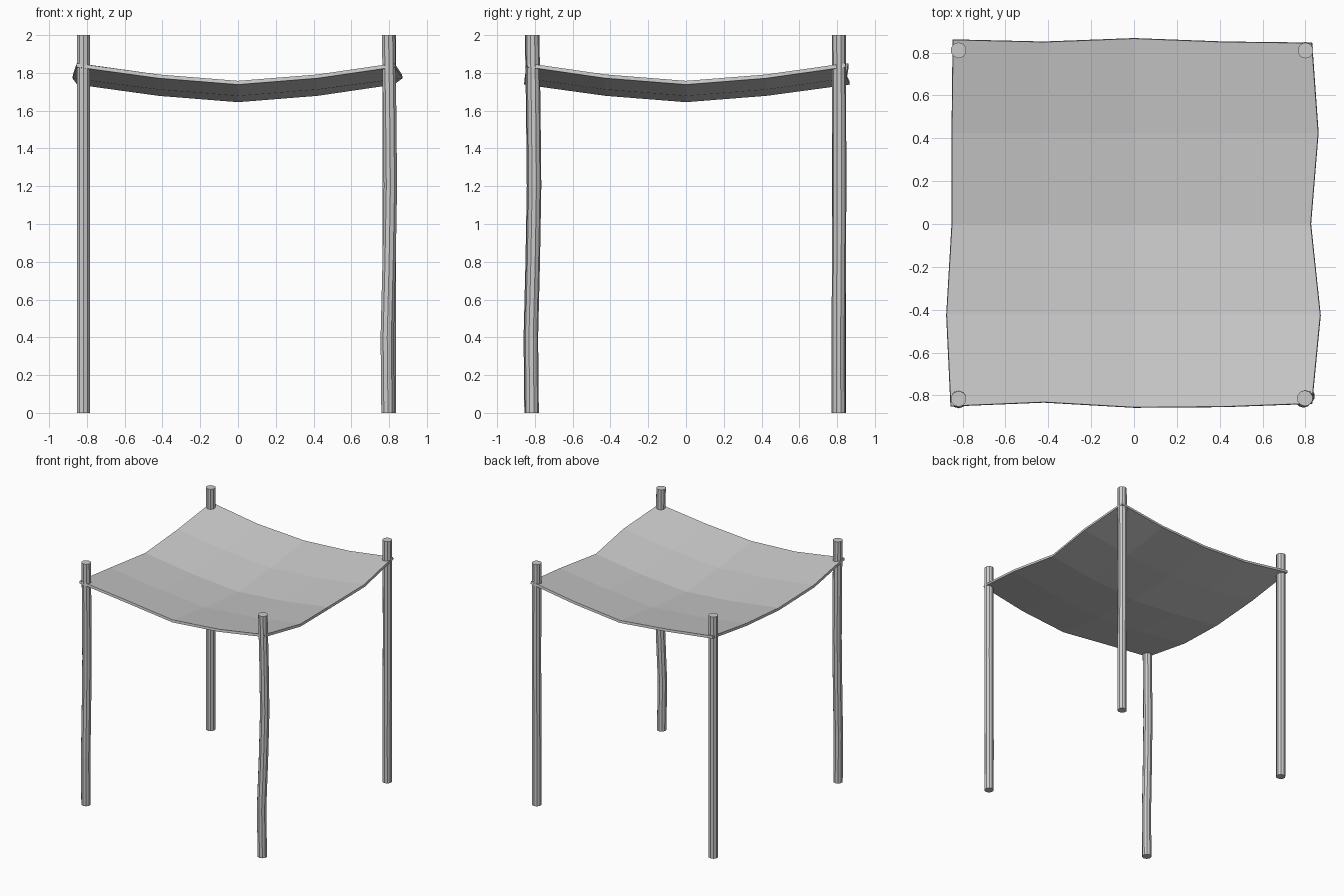
import bpy
import bmesh
import math

cube = bpy.data.objects.get("Cube")
if cube:
    bpy.data.objects.remove(cube, do_unlink=True)

grey = bpy.data.materials.new("plain_grey")
grey.use_nodes = True
grey.diffuse_color = (0.6, 0.6, 0.6, 1)
grey.node_tree.nodes["Principled BSDF"].inputs["Base Color"].default_value = (0.6, 0.6, 0.6, 1)


def make_object(name, bm):
    mesh = bpy.data.meshes.new(name)
    bmesh.ops.recalc_face_normals(bm, faces=bm.faces)
    bm.to_mesh(mesh)
    bm.free()
    mesh.materials.append(grey)
    obj = bpy.data.objects.new(name, mesh)
    bpy.context.collection.objects.link(obj)
    return obj


# Posts: ten-sided poles swept through slightly wobbly heights
HEIGHTS = (0, 0.4, 0.8, 1.2, 1.6, 2)
WOBBLE = (-0.006, -0.01, 0, 0.007, 0.003, -0.003)
RADIUS, SIDES = 0.037, 10


def make_post(name, x, y, bend_x, bend_y):
    bm = bmesh.new()
    rings = []
    for z, w in zip(HEIGHTS, WOBBLE):
        ring = []
        for i in range(SIDES):
            a = math.tau * (i + 0.5) / SIDES
            ring.append(bm.verts.new((x + bend_x * w + RADIUS * math.cos(a),
                                      y + bend_y * w + RADIUS * math.sin(a), z)))
        rings.append(ring)
    for low, high in zip(rings, rings[1:]):
        for i in range(SIDES):
            j = (i + 1) % SIDES
            bm.faces.new((low[i], low[j], high[j], high[i]))
    bm.faces.new(rings[0])
    bm.faces.new(rings[-1])
    make_object(name, bm)


make_post("front_left_post", 0.80, -0.81, 1, 1)
make_post("front_right_post", -0.818, -0.813, 0, 1)
make_post("back_left_post", 0.80, 0.81, 0, 0.3)
make_post("back_right_post", -0.818, 0.81, 0, 0)

# Canopy: sagging four by four cloth with uneven edges, front to back and right to left
RIGHT_EDGE = (-0.855, -0.875, -0.85, -0.85, -0.845)
LEFT_EDGE = (0.83, 0.87, 0.825, 0.86, 0.83)
FRONT_EDGE = (-0.85, -0.832, -0.856, -0.853, -0.838)
BACK_EDGE = (0.86, 0.85, 0.866, 0.85, 0.845)
SAG = (0.1, 0.036, 0, 0.036, 0.1)

bm = bmesh.new()
grid = []
for j in range(5):
    row = []
    for i in range(5):
        x = (i - 2) * 0.42
        y = (j - 2) * 0.425
        if i == 0:
            x = RIGHT_EDGE[j]
        elif i == 4:
            x = LEFT_EDGE[j]
        if j == 0:
            y = FRONT_EDGE[i]
        elif j == 4:
            y = BACK_EDGE[i]
        row.append(bm.verts.new((x, y, 1.655 + (SAG[i] + SAG[j]) * 0.93)))
    grid.append(row)
for j in range(4):
    for i in range(4):
        bm.faces.new((grid[j][i], grid[j][i + 1], grid[j + 1][i + 1], grid[j + 1][i]))
canopy = make_object("canopy", bm)
cloth = canopy.modifiers.new("thickness", 'SOLIDIFY')
cloth.thickness = 0.02
cloth.offset = 0
